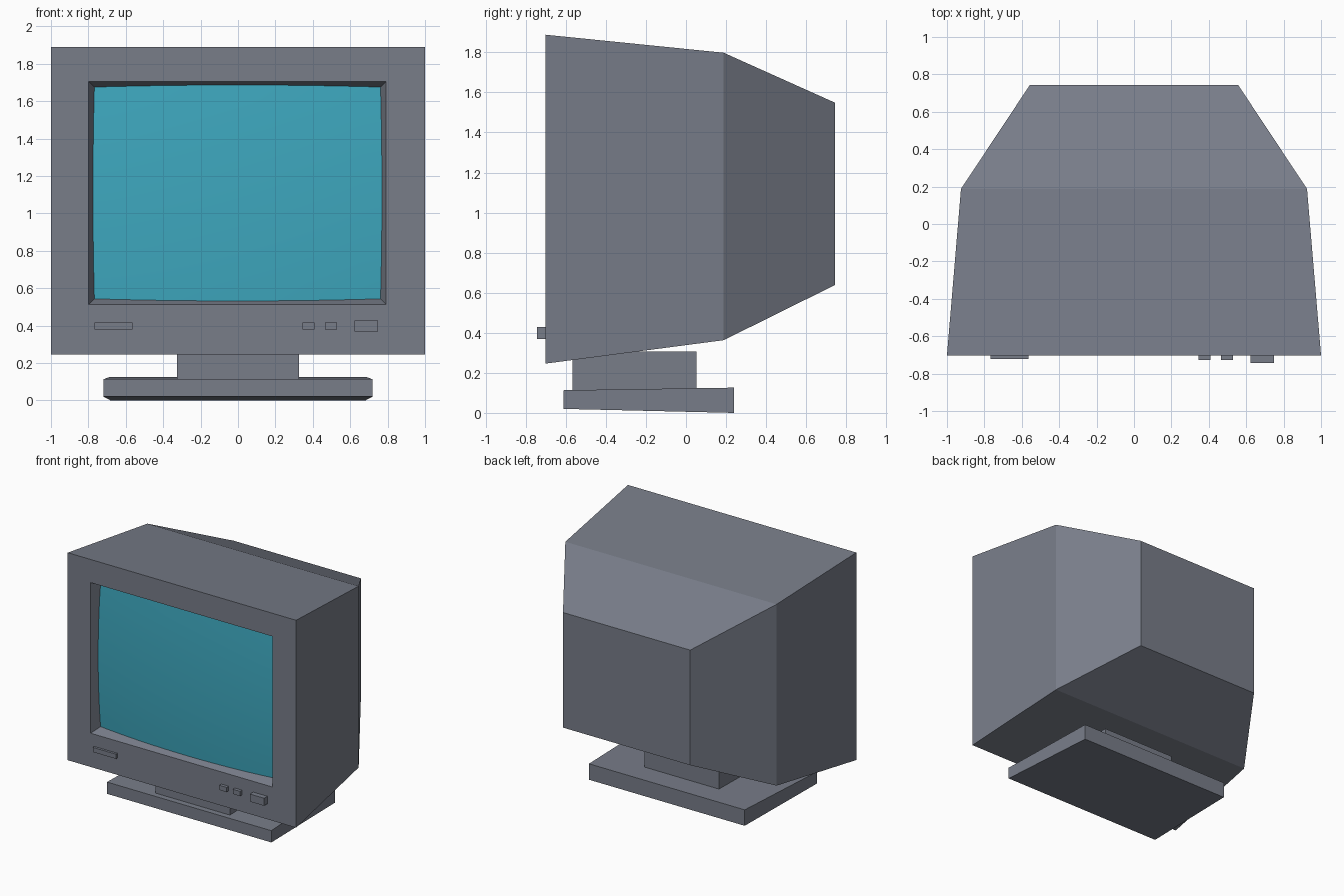
import bpy
import bmesh

if "Cube" in bpy.data.objects:
    bpy.data.objects.remove(bpy.data.objects["Cube"])


def material(name, rgb):
    m = bpy.data.materials.new(name)
    m.diffuse_color = (*rgb, 1.0)
    m.use_nodes = True
    m.node_tree.nodes["Principled BSDF"].inputs["Base Color"].default_value = m.diffuse_color
    return m


casing = material("slate_grey", (0.188, 0.205, 0.25))
glass = material("teal_glass", (0.048, 0.392, 0.521))


def finish(name, bm, mat, smooth=False):
    me = bpy.data.meshes.new(name)
    bm.to_mesh(me)
    bm.free()
    me.materials.append(mat)
    for p in me.polygons:
        p.use_smooth = smooth
    ob = bpy.data.objects.new(name, me)
    bpy.context.collection.objects.link(ob)
    return ob


def loft(name, sections, mat):
    """Join rectangular sections (y, x0, x1, z0, z1) in order and cap both ends."""
    bm = bmesh.new()
    rings = [[bm.verts.new((x, y, z)) for x, z in ((x0, z0), (x1, z0), (x1, z1), (x0, z1))]
             for y, x0, x1, z0, z1 in sections]
    for a, b in zip(rings, rings[1:]):
        for i in range(4):
            j = (i + 1) % 4
            bm.faces.new((a[i], a[j], b[j], b[i]))
    bm.faces.new(rings[0])
    bm.faces.new(rings[-1])
    bmesh.ops.recalc_face_normals(bm, faces=bm.faces)
    return finish(name, bm, mat)


FRONT = -0.702
CX, CZ = -0.003, 1.109      # screen opening centre
HW, HH = 0.795, 0.596       # screen opening half size
SLOPE = 0.375               # inward taper of the recess walls
DEEP = 0.11


def opening(depth):
    w, h = HW - SLOPE * depth, HH - SLOPE * depth
    return (FRONT + depth, CX - w, CX + w, CZ - h, CZ + h)


# Casing: tapered back, front frame and screen recess in one loft
loft("monitor_casing", [
    (0.743, -0.557, 0.557, 0.638, 1.549),
    (0.188, -0.925, 0.925, 0.363, 1.798),
    (FRONT, -1.0, 1.0, 0.246, 1.888),
    opening(0.0),
    opening(DEEP),
], casing)

# Screen: bulging glass whose edge follows the recess walls
bm = bmesh.new()
NX, NZ = 14, 12
grid = []
for i in range(NX + 1):
    u = 2 * i / NX - 1
    col = []
    for k in range(NZ + 1):
        v = 2 * k / NZ - 1
        d = 0.03 + 0.03 * u * u + 0.02 * v * v
        col.append(bm.verts.new((CX + u * (HW - SLOPE * d), FRONT + d,
                                 CZ + v * (HH - SLOPE * d))))
    grid.append(col)
for i in range(NX):
    for k in range(NZ):
        bm.faces.new((grid[i][k], grid[i + 1][k], grid[i + 1][k + 1], grid[i][k + 1]))
finish("screen", bm, glass, smooth=True)

# Front controls
for name, x0, x1, z0, z1, y in (
    ("status_light", -0.767, -0.563, 0.38, 0.417, -0.721),
    ("left_button", 0.346, 0.41, 0.38, 0.417, -0.728),
    ("right_button", 0.464, 0.528, 0.38, 0.417, -0.728),
    ("power_button", 0.624, 0.749, 0.368, 0.428, -0.743),
):
    loft(name, [(y, x0, x1, z0, z1), (FRONT + 0.005, x0, x1, z0, z1)], casing)

# Stand: neck block and a base that grows taller and narrower to the rear
loft("stand_neck", [(-0.566, -0.325, 0.325, 0.112, 0.307),
                    (0.052, -0.325, 0.325, 0.112, 0.307)], casing)
loft("stand_base", [(-0.611, -0.72, 0.72, 0.02, 0.113),
                    (0.24, -0.682, 0.682, 0.0, 0.126)], casing)
